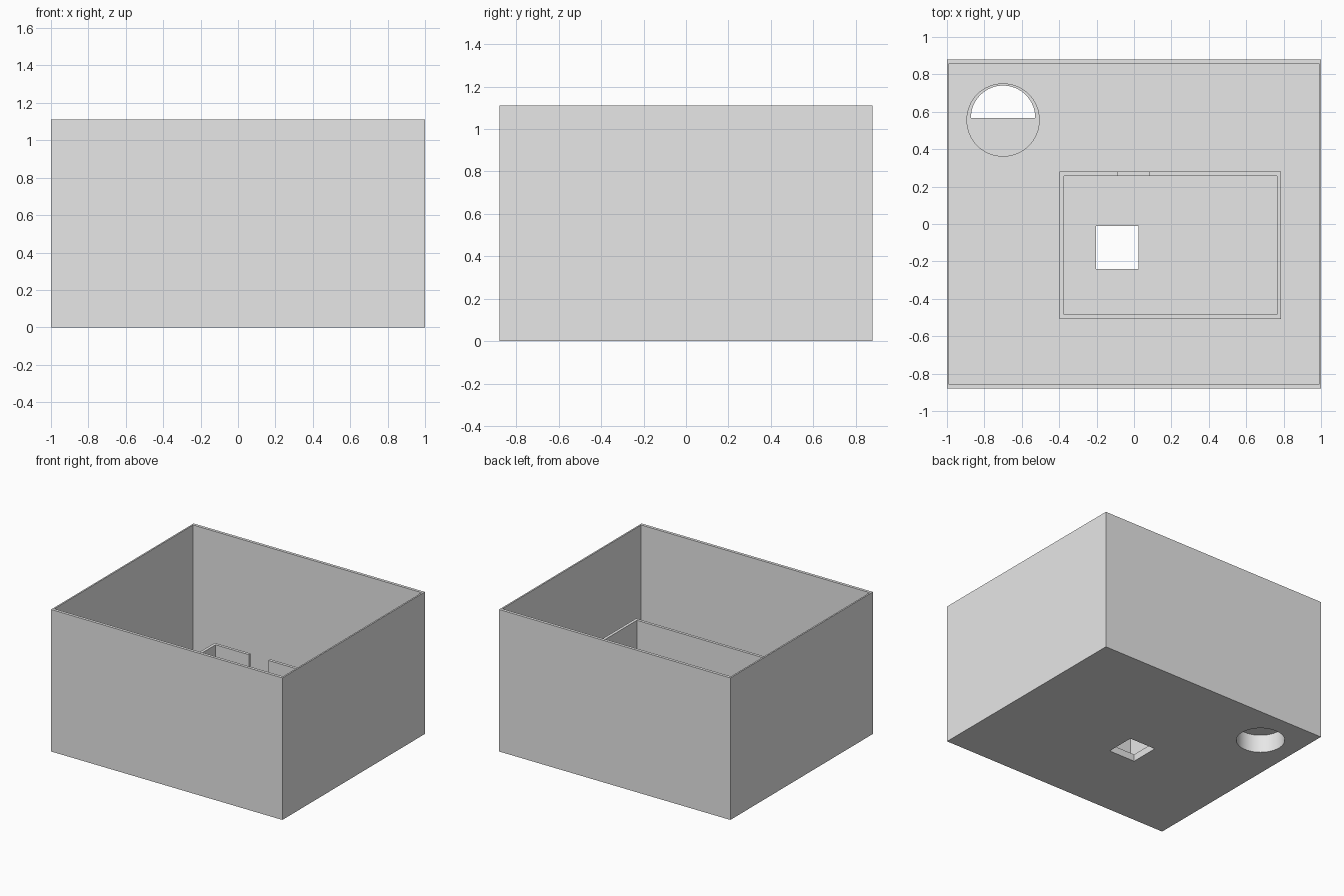
import bpy
import bmesh
from math import cos, sin, pi

default = bpy.data.objects.get("Cube")
if default:
    bpy.data.objects.remove(default, do_unlink=True)

grey = bpy.data.materials.new("light_grey")
grey.use_nodes = True
grey.diffuse_color = (0.8, 0.8, 0.8, 1)
grey.node_tree.nodes["Principled BSDF"].inputs["Base Color"].default_value = (0.8, 0.8, 0.8, 1)


def prism(name, outline, z0, z1):
    """Extrude a flat outline from z0 up to z1."""
    bm = bmesh.new()
    face = bm.faces.new([bm.verts.new((x, y, z0)) for x, y in outline])
    top = bmesh.ops.extrude_face_region(bm, geom=[face])["geom"]
    verts = [v for v in top if isinstance(v, bmesh.types.BMVert)]
    bmesh.ops.translate(bm, verts=verts, vec=(0, 0, z1 - z0))
    bmesh.ops.recalc_face_normals(bm, faces=bm.faces)
    mesh = bpy.data.meshes.new(name)
    bm.to_mesh(mesh)
    bm.free()
    mesh.materials.append(grey)
    obj = bpy.data.objects.new(name, mesh)
    bpy.context.collection.objects.link(obj)
    return obj


def rect(x0, x1, y0, y1):
    return [(x0, y0), (x1, y0), (x1, y1), (x0, y1)]


def arc(cx, cy, r, sweep=2 * pi, steps=64):
    count = steps if sweep >= 2 * pi else steps + 1
    return [(cx + r * cos(sweep * i / steps), cy + r * sin(sweep * i / steps))
            for i in range(count)]


def cut(obj, *cutters):
    """Subtract each cutter, apply the result and discard the cutters."""
    for cutter in cutters:
        cutter.hide_render = True
        mod = obj.modifiers.new("cut", "BOOLEAN")
        mod.operation = "DIFFERENCE"
        mod.solver = "EXACT"
        mod.object = cutter
    graph = bpy.context.evaluated_depsgraph_get()
    mesh = bpy.data.meshes.new_from_object(obj.evaluated_get(graph))
    obj.modifiers.clear()
    obj.data = mesh
    for cutter in cutters:
        bpy.data.objects.remove(cutter, do_unlink=True)


HEIGHT, FLOOR, ROOM_TOP = 1.11, 0.055, 0.567
HOLE = (-0.70, 0.568, 0.172)
LID_BOTTOM, LID_TOP = 0.14, 0.163

# Open tray with a square and a round floor opening
tray = prism("outer_tray", rect(-1, 1, -0.88, 0.88), 0, HEIGHT)
cut(tray,
    prism("cavity", rect(-0.988, 0.988, -0.857, 0.857), FLOOR, HEIGHT + 0.1),
    prism("square_opening", rect(-0.202, 0.025, -0.24, -0.01), -0.1, 0.2),
    prism("round_opening", arc(*HOLE), -0.1, 0.2))

# Inner compartment wall with a slot in its back side
wall = prism("inner_wall", rect(-0.397, 0.787, -0.507, 0.28), FLOOR, ROOM_TOP)
cut(wall,
    prism("room", rect(-0.374, 0.764, -0.485, 0.257), FLOOR - 0.1, ROOM_TOP + 0.1),
    prism("slot", rect(-0.087, 0.082, 0.2, 0.35), 0.28, ROOM_TOP + 0.1))

# Round collar whose front half is closed by a lid
collar = prism("round_collar", arc(-0.70, 0.556, 0.196), FLOOR, LID_TOP)
cut(collar,
    prism("bore", arc(*HOLE), -0.1, LID_BOTTOM),
    prism("half_opening", arc(*HOLE, sweep=pi, steps=32), -0.1, LID_TOP + 0.1))

# Smooth round walls, sharp edges elsewhere
bpy.ops.object.select_all(action="DESELECT")
for obj in (tray, wall, collar):
    obj.select_set(True)
bpy.context.view_layer.objects.active = tray
bpy.ops.object.shade_smooth_by_angle()
